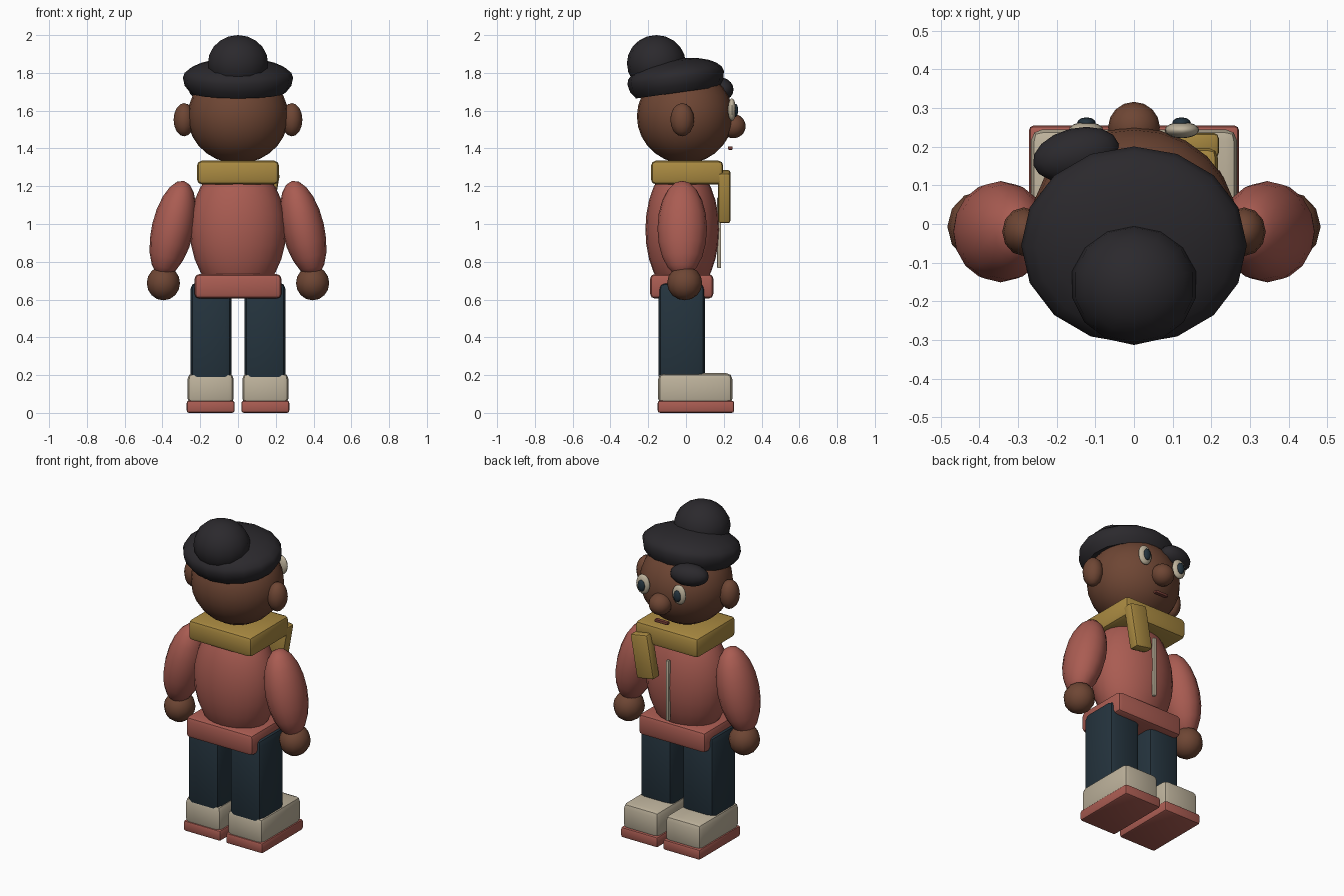
import bpy, bmesh, math
from mathutils import Matrix, Euler

if "Cube" in bpy.data.objects:
    bpy.data.objects.remove(bpy.data.objects["Cube"])


def mat(name, rgb):
    m = bpy.data.materials.new(name)
    m.diffuse_color = (*rgb, 1)
    m.use_nodes = True
    m.node_tree.nodes["Principled BSDF"].inputs["Base Color"].default_value = m.diffuse_color
    return m


SKIN = mat("skin", (0.156, 0.061, 0.034))
CORAL = mat("coral", (0.40, 0.107, 0.084))
DENIM = mat("denim", (0.018, 0.034, 0.048))
CREAM = mat("cream", (0.51, 0.445, 0.33))
MUSTARD = mat("mustard", (0.40, 0.254, 0.053))
BLACK = mat("hair_black", (0.024, 0.022, 0.026))
LIP = mat("lip", (0.17, 0.045, 0.034))


def finish(name, bm, loc, rot, material):
    rot = Euler([math.radians(a) for a in rot]).to_matrix().to_4x4()
    bmesh.ops.transform(bm, matrix=Matrix.Translation(loc) @ rot, verts=bm.verts)
    me = bpy.data.meshes.new(name)
    bm.to_mesh(me)
    bm.free()
    me.materials.append(material)
    ob = bpy.data.objects.new(name, me)
    bpy.context.collection.objects.link(ob)
    bpy.ops.object.select_all(action='DESELECT')
    ob.select_set(True)
    bpy.context.view_layer.objects.active = ob
    bpy.ops.object.shade_smooth_by_angle(angle=math.radians(40))
    return ob


def ball(name, loc, radii, material, rot=(0, 0, 0), seg=16, rings=10, shape=None):
    bm = bmesh.new()
    bmesh.ops.create_uvsphere(bm, u_segments=seg, v_segments=rings, radius=1)
    bmesh.ops.scale(bm, vec=radii, verts=bm.verts)
    if shape:
        for v in bm.verts:
            shape(v.co)
    return finish(name, bm, loc, rot, material)


def box(name, lo, hi, material, bevel=0.02, rot=(0, 0, 0)):
    bm = bmesh.new()
    bmesh.ops.create_cube(bm, size=1)
    bmesh.ops.scale(bm, vec=[b - a for a, b in zip(lo, hi)], verts=bm.verts)
    bmesh.ops.bevel(bm, geom=bm.edges[:], offset=bevel, segments=2,
                    profile=0.5, affect='EDGES')
    return finish(name, bm, [(a + b) / 2 for a, b in zip(lo, hi)], rot, material)


# Paired parts
for s, side in ((-1, "left"), (1, "right")):
    def pair(name, x0, x1, y0, y1, z0, z1, m, bevel):
        a, b = sorted((s * x0, s * x1))
        box(f"{side}_{name}", (a, y0, z0), (b, y1, z1), m, bevel)

    pair("shoe_sole", 0.018, 0.272, -0.15, 0.255, 0, 0.065, CORAL, 0.013)
    pair("shoe", 0.023, 0.267, -0.147, 0.245, 0.045, 0.21, CREAM, 0.03)
    pair("trouser_leg", 0.035, 0.252, -0.145, 0.10, 0.16, 0.69, DENIM, 0.035)
    ball(f"{side}_sleeve", (s * 0.345, -0.02, 0.975), (0.112, 0.131, 0.26), CORAL,
         rot=(0, -s * 13, 0))
    ball(f"{side}_hand", (s * 0.395, -0.007, 0.687), (0.088, 0.093, 0.091), SKIN,
         seg=12, rings=8)
    ball(f"{side}_ear", (s * 0.285, -0.02, 1.552), (0.056, 0.063, 0.088), SKIN,
         seg=12, rings=8)
    ball(f"{side}_eye_white", (s * 0.124, 0.243, 1.605), (0.045, 0.021, 0.06), CREAM)
    ball(f"{side}_pupil", (s * 0.123, 0.262, 1.602), (0.024, 0.014, 0.035), DENIM,
         seg=12, rings=8)

# Jumper body, hem and zip
ball("torso", (0, -0.02, 0.97), (0.255, 0.195, 0.36), CORAL, seg=24, rings=14)
box("jumper_hem", (-0.23, -0.19, 0.605), (0.23, 0.145, 0.735), CORAL, 0.025)
box("zip", (-0.01, 0.165, 0.767), (0.01, 0.186, 1.14), CREAM, 0.004)

# Scarf
box("scarf", (-0.217, -0.185, 1.21), (0.217, 0.197, 1.335), MUSTARD, 0.025)
box("scarf_tail", (0.08, 0.17, 1.01), (0.20, 0.236, 1.28), MUSTARD, 0.015,
    rot=(0, 10, 0))

# Head
ball("head", (0, -0.005, 1.57), (0.267, 0.255, 0.25), SKIN, seg=24, rings=14)
ball("nose", (0, 0.25, 1.518), (0.067, 0.066, 0.064), SKIN)
box("mouth", (-0.045, 0.222, 1.393), (0.045, 0.247, 1.411), LIP, 0.005)


# Hair cap: swollen rim with a flat underside, tilted back
def flatten_base(co):
    if co.z < 0:
        co.z = max(co.z * 1.7, -0.08)


ball("hair_cap", (0, -0.055, 1.775), (0.292, 0.258, 0.1), BLACK, rot=(8, 0, 0),
     rings=12, shape=flatten_base)
ball("hair_bun", (0, -0.157, 1.85), (0.164, 0.156, 0.15), BLACK, seg=14)
ball("hair_fringe", (-0.15, 0.18, 1.712), (0.114, 0.068, 0.064), BLACK,
     rot=(0, 0, 14))
